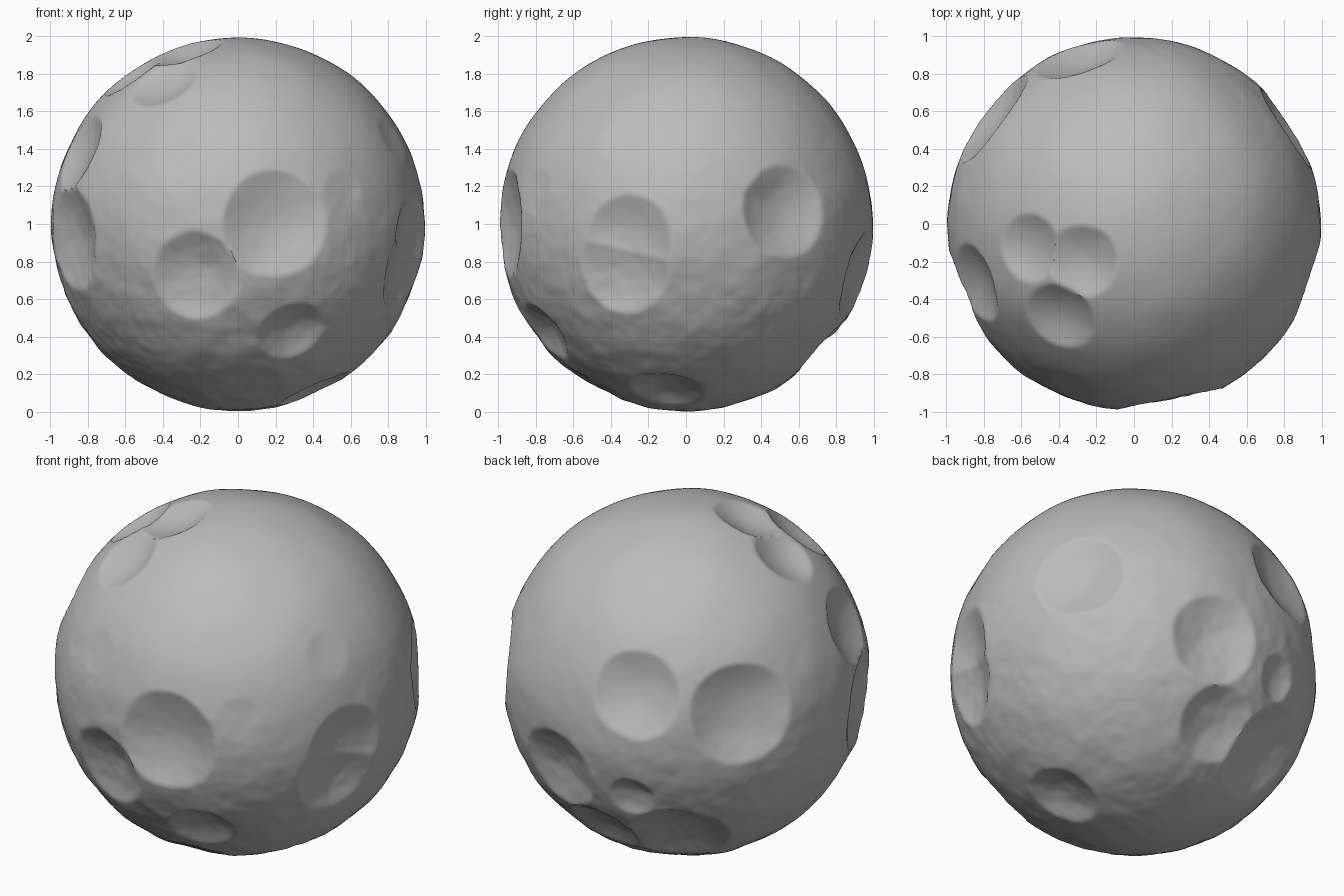
import bpy, bmesh, math
from mathutils import Vector, noise

cube = bpy.data.objects.get("Cube")
if cube:
    bpy.data.objects.remove(cube, do_unlink=True)

# One matte grey for the whole rock
grey = bpy.data.materials.new("moon_grey")
grey.use_nodes = True
colour = (0.5, 0.5, 0.5, 1)
grey.diffuse_color = colour
grey.node_tree.nodes["Principled BSDF"].inputs["Base Color"].default_value = colour

# Craters: direction from the centre, rim radius
BOWLS = [
    # front
    ((.20, -.98, .0), .29), ((-.23, -.93, -.28), .245), ((.29, -.76, -.58), .18),
    # left flank and underside
    ((.94, -.31, -.08), .24), ((.91, -.34, -.24), .25), ((.84, .53, .07), .25),
    ((.42, -.10, -.90), .20),
    # back
    ((-.30, .91, .29), .245), ((-.79, .59, .18), .29), ((.2, .94, -.28), .25),
    ((.03, .74, -.67), .22), ((-.40, .64, -.65), .29), ((-.27, .9, -.34), .13),
    # right flank and top
    ((-.86, -.32, .39), .22), ((-.91, -.40, -.08), .28),
    ((-.28, -.2, .94), .2), ((-.57, -.13, .81), .19), ((-.40, -.5, .77), .2),
]
# Worn, shallow dents
DENTS = [((.83, -.33, .45), .13), ((-.33, -.87, .37), .13), ((.56, -.8, .17), .12),
         ((.08, -.5, -.87), .18)]

CRATERS = [(Vector(d).normalized(), r, .32) for d, r in BOWLS]
CRATERS += [(Vector(d).normalized(), r, .08) for d, r in DENTS]


def crater_depth(n):
    """Deepest bowl at direction n, so overlapping craters merge like cuts."""
    wobble = 1 + .06 * noise.noise(n * 5)
    depth = 0
    for centre, radius, steep in CRATERS:
        t = (n - centre).length / (radius * wobble)
        if t < 1:
            depth = max(depth, steep * radius * (1 - t * t))
    return depth


def roughness(n):
    """Soft lumps everywhere, with finer grain away from the smooth top."""
    grain = min(1, max(.15, .6 - n.z + .4 * noise.noise(n * 2)))
    lumps = .007 * noise.noise(n * 3.5)
    return lumps + grain * (.006 * noise.noise(n * 8) + .003 * noise.noise(n * 17))


# Cratered ball
bm = bmesh.new()
bmesh.ops.create_icosphere(bm, subdivisions=7, radius=1)
for v in bm.verts:
    n = v.co.normalized()
    v.co = n * (.994 + roughness(n) - crater_depth(n)) + Vector((0, 0, 1))
mesh = bpy.data.meshes.new("cratered_moon")
bm.to_mesh(mesh)
bm.free()
mesh.materials.append(grey)
moon = bpy.data.objects.new("cratered_moon", mesh)
bpy.context.collection.objects.link(moon)

bpy.context.view_layer.objects.active = moon
moon.select_set(True)
bpy.ops.object.shade_smooth_by_angle(angle=math.radians(40))
